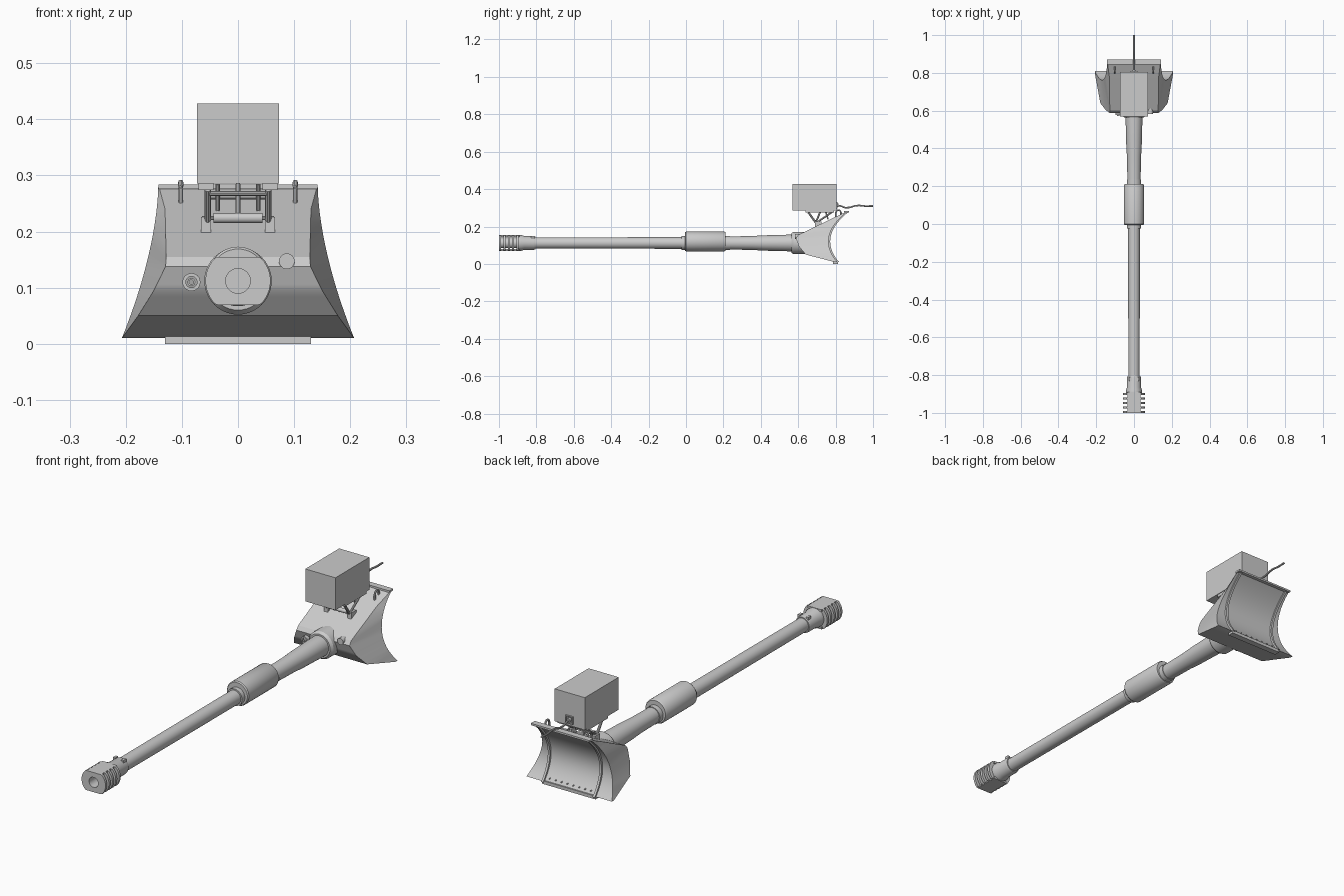
import bpy, bmesh, math
from mathutils import Vector

if "Cube" in bpy.data.objects:
    bpy.data.objects.remove(bpy.data.objects["Cube"])

AXIS = 0.112          # height of the gun axis
grey = bpy.data.materials.new("plain grey")
grey.diffuse_color = (0.6, 0.6, 0.6, 1)
grey.use_nodes = True
grey.node_tree.nodes["Principled BSDF"].inputs["Base Color"].default_value = grey.diffuse_color


def finish(name, bm, angle=30):
    bmesh.ops.recalc_face_normals(bm, faces=bm.faces)
    me = bpy.data.meshes.new(name)
    bm.to_mesh(me)
    bm.free()
    ob = bpy.data.objects.new(name, me)
    bpy.context.collection.objects.link(ob)
    me.materials.append(grey)
    bpy.ops.object.select_all(action='DESELECT')
    ob.select_set(True)
    bpy.context.view_layer.objects.active = ob
    bpy.ops.object.shade_smooth_by_angle(angle=math.radians(angle))
    return ob


def loft(name, rings, loop=False, cap=True):
    """Skin closed rings of points; loop joins last ring to first."""
    bm = bmesh.new()
    vs = [[bm.verts.new(p) for p in r] for r in rings]
    n = len(vs[0])
    for a, b in zip(vs, vs[1:] + (vs[:1] if loop else [])):
        for i in range(n):
            j = (i + 1) % n
            bm.faces.new((a[i], a[j], b[j], b[i]))
    if cap and not loop:
        bm.faces.new(vs[0])
        bm.faces.new(vs[-1])
    return finish(name, bm)


def ring(r, y, x=0, z=AXIS, clip=1.0, n=40):
    out = []
    for i in range(n):
        a = 2 * math.pi * i / n
        out.append((x + r * math.cos(a), y,
                    z + max(-clip, min(clip, r * math.sin(a)))))
    return out


def turned(name, profile, x=0, z=AXIS, loop=False, n=40):
    return loft(name, [ring(r, y, x, z, n=n) for r, y in profile], loop)


def box(name, lo, hi):
    (a, b, c), (d, e, f) = lo, hi
    return loft(name, [[(a, y, c), (d, y, c), (d, y, f), (a, y, f)] for y in (b, e)])


def rod(name, pts, r, n=10):
    """Round bar along a path."""
    pts = [Vector(p) for p in pts]
    rings = []
    for i, p in enumerate(pts):
        d = (pts[min(i + 1, len(pts) - 1)] - pts[max(i - 1, 0)]).normalized()
        side = d.cross(Vector((0, 0, 1)) if abs(d.z) < 0.9 else Vector((1, 0, 0))).normalized()
        up = side.cross(d)
        rings.append([p + r * (side * math.cos(t) + up * math.sin(t))
                      for t in (2 * math.pi * k / n for k in range(n))])
    return loft(name, rings)


# Muzzle brake: flat-topped fins, bore tube, top and bottom plates
for i in range(5):
    y0 = -1.0 + i * 0.0235
    y1 = y0 + 0.011
    loft("muzzle_fin", [ring(0.058, y0, clip=0.043), ring(0.058, y1, clip=0.043),
                        ring(0.024, y1), ring(0.024, y0)], loop=True)
turned("muzzle_bore", [(0.028, -1.0), (0.028, -0.88), (0.022, -0.88), (0.022, -1.0)], loop=True)
turned("muzzle_bore_plug", [(0.022, -0.93), (0.022, -0.92)])
for s in (-1, 1):
    zc = AXIS + s * 0.038
    box("muzzle_plate", (-0.034, -0.998, zc - 0.005), (0.034, -0.89, zc + 0.005))
turned("muzzle_base", [(0.042, -0.897), (0.042, -0.88), (0.037, -0.865), (0.037, -0.815),
                       (0.034, -0.805), (0.030, -0.805)])
for s in (-1, 1):
    box("muzzle_lock", (s * 0.02 - 0.006, -0.83, AXIS + 0.02), (s * 0.02 + 0.006, -0.81, AXIS + 0.038))

# Barrel tubes, eccentric bore evacuator and root collar
turned("front_barrel", [(0.030, -0.88), (0.031, -0.02)])
turned("evacuator_front_ring", [(0.037, -0.025), (0.037, 0.0)])
turned("evacuator", [(0.049, -0.005), (0.053, 0.0), (0.053, 0.205), (0.049, 0.212)], z=0.12)
turned("evacuator_rear_ring", [(0.038, 0.21), (0.038, 0.235)])
turned("rear_barrel", [(0.035, 0.23), (0.037, 0.35), (0.041, 0.42), (0.045, 0.57), (0.045, 0.60)])
turned("root_collar", [(0.052, 0.563), (0.060, 0.575), (0.060, 0.70)])

# Mantlet: faceted front joined to a hollow curved back
front = [(0.142, 0.866, 0.284), (0.130, 0.775, 0.24), (0.128, 0.60, 0.155),
         (0.129, 0.588, 0.138), (0.150, 0.603, 0.095), (0.178, 0.64, 0.05), (0.207, 0.795, 0.01)]


def back_y(z):
    return 0.76 + 3.9 * (z - 0.12) ** 2


def back_x(z):
    return 0.142 + 0.065 * max(0, (0.284 - z) / 0.274) ** 1.7


SUB = 4
front_pts, back_pts = [], []
for a, b in zip(front, front[1:]):
    for k in range(SUB):
        front_pts.append(Vector(a).lerp(Vector(b), k / SUB))
front_pts.append(Vector(front[-1]))
for i in range(len(front_pts)):
    z = 0.284 - 0.274 * i / (len(front_pts) - 1)
    back_pts.append(Vector((back_x(z), back_y(z) + 0.002, z)))
bm = bmesh.new()
cols = [[bm.verts.new((s * p.x, p.y, p.z)) for p in pts]
        for pts, s in ((front_pts, -1), (front_pts, 1), (back_pts, 1), (back_pts, -1))]
for c in range(4):
    a, b = cols[c], cols[(c + 1) % 4]
    for i in range(len(a) - 1):
        bm.faces.new((a[i], b[i], b[i + 1], a[i + 1]))
for i in (0, -1):
    bm.faces.new([c[i] for c in cols])
finish("mantlet", bm, 25)

# Curved rails, lip and bolts on the hollow back
for s in (-1, 1):
    x = s * 0.125
    rings = []
    for i in range(25):
        z = 0.275 - 0.265 * i / 24
        y = back_y(z)
        rings.append([(x - 0.005, y - 0.004, z), (x + 0.005, y - 0.004, z),
                      (x + 0.005, y + 0.011, z), (x - 0.005, y + 0.011, z)])
    loft("back_rail", rings)
box("bottom_lip", (-0.13, 0.785, 0.0), (0.13, 0.812, 0.014))
box("top_lip", (-0.142, 0.845, 0.276), (0.142, 0.872, 0.284))
for i in range(8):
    turned("lip_bolt", [(0.0025, 0.78), (0.0025, 0.803)], x=-0.1 + i * 0.2 / 7, z=0.025, n=8)

# Side gun port and sight port
turned("side_gun_port", [(0.016, 0.578), (0.016, 0.64), (0.010, 0.64), (0.010, 0.578)],
       x=-0.083, z=0.11, loop=True, n=24)
turned("side_gun_barrel", [(0.007, 0.572), (0.007, 0.65), (0.004, 0.65), (0.004, 0.572)],
       x=-0.083, z=0.11, loop=True, n=16)
turned("sight_port", [(0.014, 0.583), (0.014, 0.65)], x=0.087, z=0.147, n=24)

# Lifting eyes
for s in (-1, 1):
    arch = [(s * 0.102, 0.815 + 0.014 * math.cos(t), 0.27 + 0.018 * math.sin(t))
            for t in (math.pi * k / 10 for k in range(11))]
    rod("lifting_eye", [(s * 0.102, 0.829, 0.255)] + arch + [(s * 0.102, 0.801, 0.245)], 0.0045)

# Searchlight box with rear socket and cable
box("light_box", (-0.073, 0.57, 0.286), (0.073, 0.805, 0.428))
for z in (0.296, 0.326):
    box("socket_frame_bar", (-0.018, 0.803, z), (0.018, 0.811, z + 0.004))
for s in (-1, 1):
    box("socket_frame_post", (s * 0.016 - 0.002, 0.803, 0.296), (s * 0.016 + 0.002, 0.811, 0.33))
turned("socket", [(0.009, 0.80), (0.009, 0.815)], z=0.313, n=16)
rod("cable", [(0, 0.805, 0.313), (0, 0.825, 0.311), (0, 0.85, 0.301), (0, 0.875, 0.302),
              (0, 0.90, 0.310), (0, 0.925, 0.313), (0, 0.96, 0.309), (0, 1.0, 0.310)], 0.0045)

# Light mount: struts, cross bars and feet
for s in (-1, 1):
    rod("front_strut", [(s * 0.054, 0.70, 0.212), (s * 0.054, 0.655, 0.275)], 0.006)
    rod("rear_strut", [(s * 0.054, 0.70, 0.222), (s * 0.054, 0.79, 0.284)], 0.005)
    rod("inner_strut", [(s * 0.036, 0.76, 0.238), (s * 0.036, 0.745, 0.284)], 0.004)
    box("strut_foot", (s * 0.057 - 0.009, 0.69, 0.195), (s * 0.057 + 0.009, 0.725, 0.226))
    box("mount_rail", (s * 0.057 - 0.013, 0.64, 0.274), (s * 0.057 + 0.013, 0.79, 0.287))
rod("lower_cross_bar", [(-0.044, 0.695, 0.224), (0.044, 0.695, 0.224)], 0.009, 16)
rod("cross_bar_pin", [(-0.064, 0.695, 0.224), (0.064, 0.695, 0.224)], 0.004)
rod("upper_cross_bar", [(-0.055, 0.66, 0.268), (0.055, 0.66, 0.268)], 0.005)
rod("rear_cross_bar", [(-0.055, 0.76, 0.262), (0.055, 0.76, 0.262)], 0.005)
rod("centre_link", [(0, 0.695, 0.224), (0, 0.72, 0.284)], 0.005)
